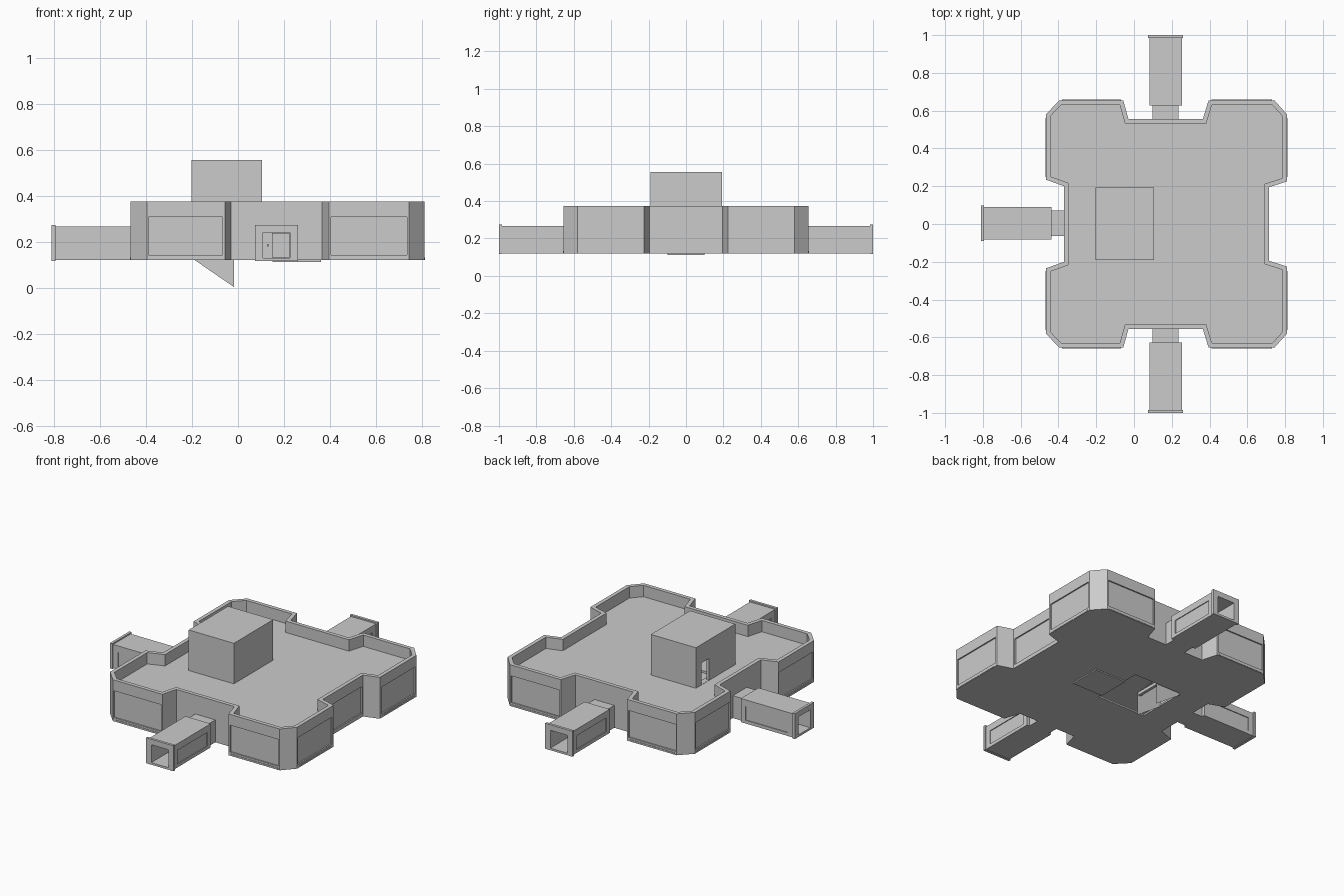
import bpy, bmesh, math
from mathutils import Matrix, Vector

if "Cube" in bpy.data.objects:
    bpy.data.objects.remove(bpy.data.objects["Cube"])


def make(name, bm):
    bmesh.ops.recalc_face_normals(bm, faces=bm.faces)
    me = bpy.data.meshes.new(name)
    bm.to_mesh(me)
    bm.free()
    ob = bpy.data.objects.new(name, me)
    bpy.context.collection.objects.link(ob)
    return ob


def boxes(name, spans):
    """One mesh of boxes, each (x0, x1, y0, y1, z0, z1)."""
    bm = bmesh.new()
    for x0, x1, y0, y1, z0, z1 in spans:
        m = Matrix.Translation(((x0 + x1) / 2, (y0 + y1) / 2, (z0 + z1) / 2)) @ \
            Matrix.Diagonal((x1 - x0, y1 - y0, z1 - z0, 1))
        bmesh.ops.create_cube(bm, size=1, matrix=m)
    return make(name, bm)


def prism(name, pts, z0, z1):
    bm = bmesh.new()
    f = bm.faces.new([bm.verts.new((x, y, z0)) for x, y in pts])
    ext = bmesh.ops.extrude_face_region(bm, geom=[f])
    top = [v for v in ext['geom'] if isinstance(v, bmesh.types.BMVert)]
    bmesh.ops.translate(bm, verts=top, vec=(0, 0, z1 - z0))
    return make(name, bm)


def offset(pts, d):
    """Move a counter-clockwise outline inward by d."""
    out = []
    for i, p in enumerate(pts):
        a, b, c = Vector(pts[i - 1]), Vector(p), Vector(pts[(i + 1) % len(pts)])
        e, f = (b - a).normalized(), (c - b).normalized()
        n, m = Vector((-e.y, e.x)), Vector((-f.y, f.x))
        out.append(tuple(b + (n + m) * d / (1 + n.dot(m))))
    return out


def cut(ob, cutter):
    mod = ob.modifiers.new("cut", 'BOOLEAN')
    mod.operation, mod.solver, mod.object = 'DIFFERENCE', 'EXACT', cutter
    with bpy.context.temp_override(object=ob, active_object=ob):
        bpy.ops.object.modifier_apply(modifier="cut")
    bpy.data.objects.remove(cutter)


# main hall: notched outline, parapet, flat roof, hollow inside
half = [(-0.37, -0.20), (-0.467, -0.235), (-0.467, -0.58), (-0.395, -0.655),
        (-0.057, -0.655), (-0.03, -0.557), (0.365, -0.557), (0.395, -0.655),
        (0.743, -0.655), (0.81, -0.58), (0.81, -0.225), (0.715, -0.195)]
outline = half + [(x, -y) for x, y in reversed(half)]
hall = prism("main_hall", outline, 0.12, 0.375)
cut(hall, prism("parapet_cut", offset(outline, 0.024), 0.305, 0.5))
cut(hall, prism("room_cut", offset(outline, 0.035), 0.13, 0.29))

# recessed wall panels
panels = []
for s in (-1, 1):
    for x0, x1 in ((-0.39, -0.068), (0.405, 0.735)):
        panels.append((x0, x1, *sorted((s * 0.647, s * 0.7)), 0.143, 0.308))
    for x0, x1 in ((-0.5, -0.459), (0.802, 0.85)):
        panels.append((x0, x1, *sorted((s * 0.24, s * 0.57)), 0.143, 0.308))
panels.append((0.707, 0.76, -0.185, 0.185, 0.143, 0.308))
cut(hall, boxes("panel_cut", panels))

# stairwell openings in floor and roof
cut(hall, boxes("floor_cut", [(-0.18, 0.15, -0.13, 0.19, 0.1, 0.14)]))
cut(hall, boxes("roof_cut", [(-0.18, 0.085, -0.02, 0.178, 0.28, 0.32)]))

# trim strips along the wall feet
strips = []
for s in (-1, 1):
    for x0, x1 in ((-0.38, -0.07), (0.41, 0.73)):
        strips.append((x0, x1, *sorted((s * 0.65, s * 0.658)), 0.122, 0.132))
    for x0, x1 in ((-0.469, -0.46), (0.805, 0.812)):
        strips.append((x0, x1, *sorted((s * 0.25, s * 0.56)), 0.122, 0.132))
boxes("foot_trim", strips)

# stair house on the roof with a doorway on its left side
tower = boxes("stair_house", [(-0.203, 0.105, -0.19, 0.193, 0.3, 0.555)])
cut(tower, boxes("tower_room_cut", [(-0.185, 0.087, -0.172, 0.175, 0.29, 0.537)]))
cut(tower, boxes("doorway_cut", [(-0.25, -0.15, 0.065, 0.14, 0.306, 0.44)]))

# stairs with side stringers running down below the floor
n = 9
dx, dz = 0.165 / n, 0.175 / n
boxes("stair_treads", [(-0.02 - (i + 1) * dx, -0.02 - i * dx, 0.012, 0.173,
                        0.13 + i * dz, 0.13 + (i + 1) * dz) for i in range(n)])
for name, y in (("stringer_right", 0.01), ("stringer_left", 0.175)):
    bm = bmesh.new()
    bm.faces.new([bm.verts.new((x, y, z)) for x, z in
                  ((-0.017, 0.003), (-0.017, 0.15), (-0.185, 0.31), (-0.19, 0.122))])
    make(name, bm)

# shallow plate frame under the floor
boxes("floor_plate", [(0.15, 0.36, -0.1, 0.1, 0.113, 0.122)])


# entrance tunnels: neck, passage, end frame and inner door
def tunnel(label, angle, shift):
    m = Matrix.Translation(shift) @ Matrix.Rotation(angle, 4, 'Z')
    neck = boxes(label + "_neck", [(-0.068, 0.068, 0.53, 0.628, 0.12, 0.258)])
    cut(neck, boxes("c", [(-0.058, 0.058, 0.575, 0.7, 0.13, 0.24)]))
    hall_part = boxes(label + "_passage", [(-0.086, 0.086, 0.627, 0.985, 0.12, 0.266)])
    cut(hall_part, boxes("c", [(-0.058, 0.058, 0.5, 1.1, 0.13, 0.24)]))
    cut(hall_part, boxes("c", [(s - 0.005, s + 0.005, 0.66, 0.95, 0.14, 0.225)
                               for s in (-0.086, 0.086)]))
    frame = boxes(label + "_end_frame", [(-0.093, 0.093, 0.984, 1.0, 0.117, 0.274)])
    cut(frame, boxes("c", [(-0.058, 0.058, 0.9, 1.1, 0.13, 0.24)]))
    door = boxes(label + "_door", [(-0.057, 0.02, 0.57, 0.583, 0.131, 0.238),
                                   (0.034, 0.04, 0.57, 0.583, 0.18, 0.19)])
    for ob in (neck, hall_part, frame, door):
        ob.data.transform(m)


tunnel("back_tunnel", 0, (0.167, 0, 0))
tunnel("front_tunnel", math.pi, (0.167, 0, 0))
tunnel("left_tunnel", math.pi / 2, (0.19, 0.004, 0))
